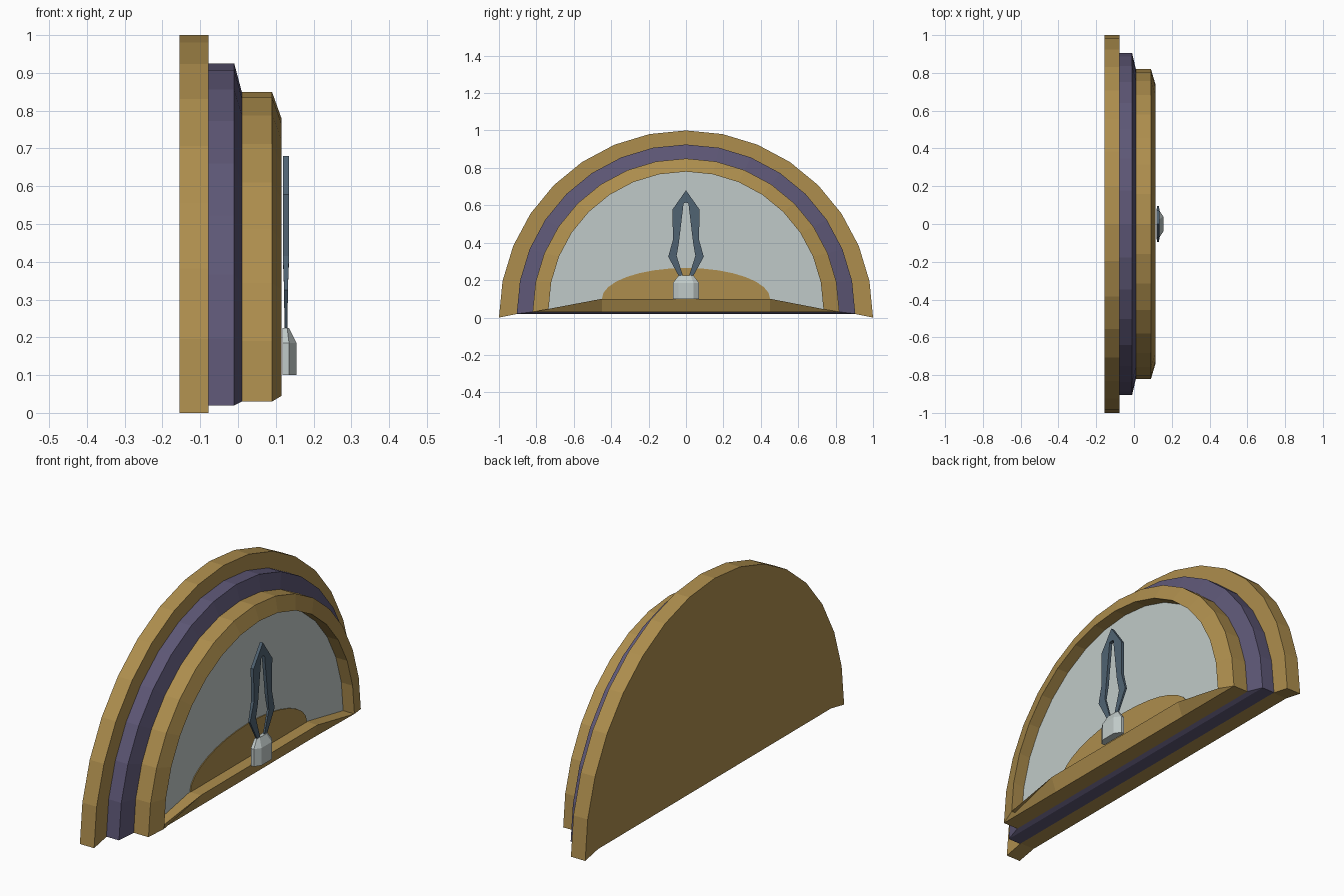
import bpy, bmesh
from math import sin, cos, pi

cube = bpy.data.objects.get("Cube")
if cube:
    bpy.data.objects.remove(cube)


def material(name, rgb):
    m = bpy.data.materials.new(name)
    m.use_nodes = True
    m.diffuse_color = (*rgb, 1)
    m.node_tree.nodes["Principled BSDF"].inputs["Base Color"].default_value = (*rgb, 1)
    return m


gold = material("gold", (0.42, 0.27, 0.075))
purple = material("dusky purple", (0.11, 0.095, 0.18))
pale = material("pale grey", (0.53, 0.59, 0.58))
steel = material("steel blue", (0.08, 0.125, 0.17))


def arch(radius, base, foot_y, foot_z, rise=None, steps=16):
    """Half-round outline in (y, z), closed below by two foot points."""
    rise = radius if rise is None else rise
    pts = [(radius * cos(pi * i / steps), base + rise * sin(pi * i / steps))
           for i in range(steps + 1)]
    return pts + [(-foot_y, foot_z), (foot_y, foot_z)]


def finish(name, bm, mat):
    bmesh.ops.recalc_face_normals(bm, faces=bm.faces)
    mesh = bpy.data.meshes.new(name)
    bm.to_mesh(mesh)
    bm.free()
    mesh.materials.append(mat)
    obj = bpy.data.objects.new(name, mesh)
    bpy.context.collection.objects.link(obj)
    return obj


def loft(name, sections, mat):
    """Skin a stack of equal-count 3D loops and cap both ends."""
    bm = bmesh.new()
    rings = [[bm.verts.new(p) for p in s] for s in sections]
    for a, b in zip(rings, rings[1:]):
        for i in range(len(a)):
            j = (i + 1) % len(a)
            bm.faces.new((a[i], a[j], b[j], b[i]))
    bm.faces.new(rings[0])
    bm.faces.new(rings[-1])
    return finish(name, bm, mat)


def at(x, outline):
    return [(x, y, z) for y, z in outline]


# Stepped housing
back = arch(1, 0, 0.9, 0.02)
loft("back_plate", [at(-0.155, back), at(-0.078, back)], gold)

middle = arch(0.905, 0.02, 0.45, 0.02)
rim = arch(0.82, 0.03, 0.45, 0.03)
loft("middle_ring", [at(-0.078, middle), at(-0.01, middle), at(0.01, rim)], purple)

# Front ring with bevelled lip and recessed wall
lip = arch(0.735, 0.045, 0.45, 0.1)
loft("front_ring", [at(0.01, rim), at(0.09, rim), at(0.115, lip), at(0.05, lip)], gold)

# Dial face and its painted half oval
loft("dial_face", [at(0.05, lip), at(0.054, lip)], pale)
oval = arch(0.45, 0.1, 0.2, 0.1, rise=0.165)
loft("dial_oval", [at(0.054, oval), at(0.058, oval)], gold)

# Open needle: outer edge, inner edge and half thickness along one side
side = [((0, 0.68), (0, 0.615), 0.008), ((0.072, 0.578), (0.013, 0.61), 0.008),
        ((0.07, 0.415), (0.038, 0.40), 0.008), ((0.095, 0.325), (0.05, 0.33), 0.005),
        ((0.035, 0.215), (0.014, 0.215), 0.004)]
for sign, label in ((1, "left"), (-1, "right")):
    rings = []
    for (oy, oz), (iy, iz), t in side:
        rings.append([(0.127 - t, sign * oy, oz), (0.127 + t, sign * oy, oz),
                      (0.127 + t, sign * iy, iz), (0.127 - t, sign * iy, iz)])
    loft("needle_" + label, rings, steel)


# Needle mount: chamfered block narrowing at the top
def mount(z, half, flat, front):
    mid = min(0.135, front - 0.005)
    return [(0.118, -half, z), (mid, -half, z), (front, -flat, z),
            (front, flat, z), (mid, half, z), (0.118, half, z)]


loft("needle_mount", [mount(0.1, 0.07, 0.04, 0.155), mount(0.185, 0.07, 0.04, 0.155),
                      mount(0.225, 0.04, 0.025, 0.135)], pale)
